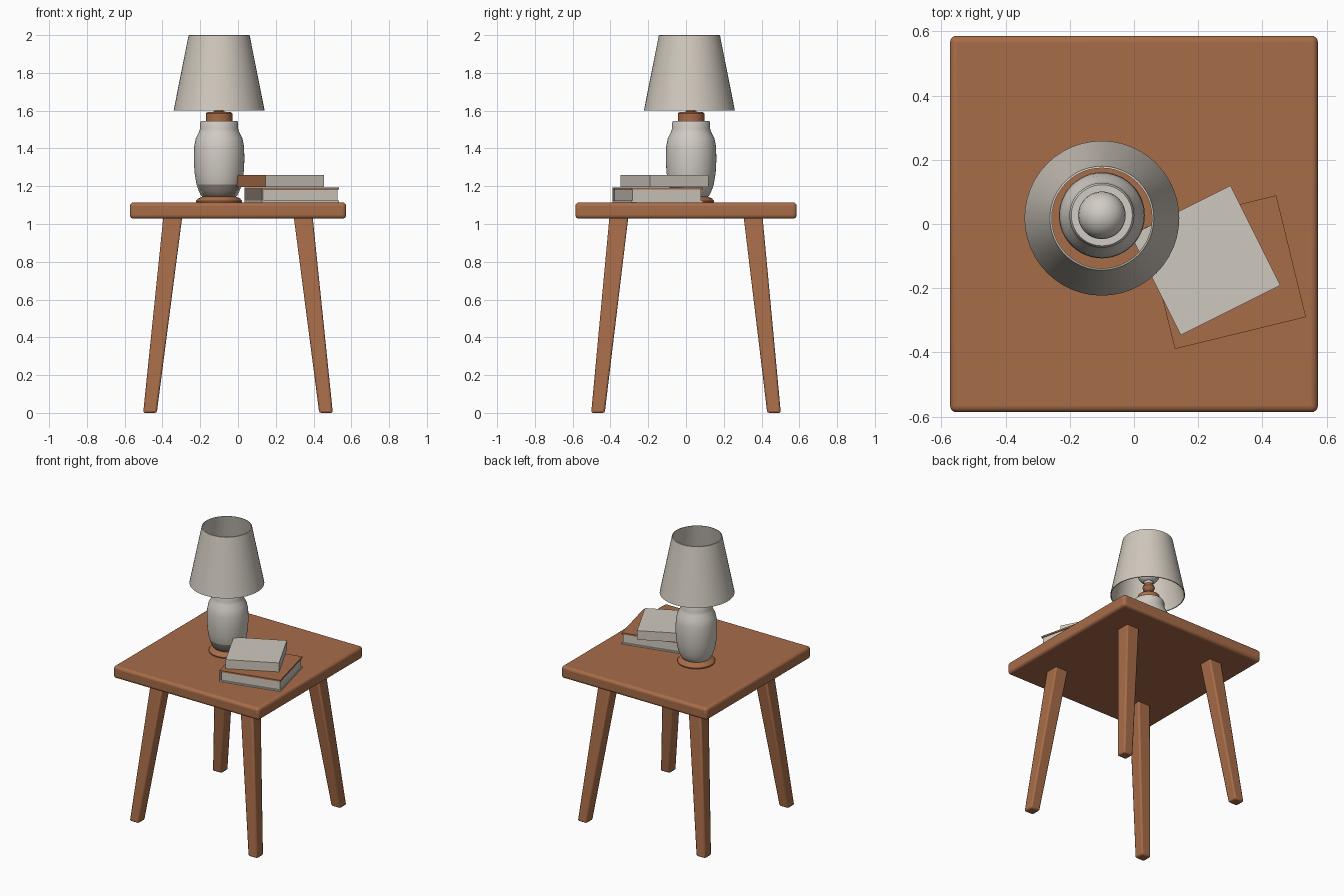
import bpy, bmesh, math
from mathutils import Matrix, Vector

cube = bpy.data.objects.get("Cube")
if cube:
    bpy.data.objects.remove(cube, do_unlink=True)


def material(name, r, g, b):
    m = bpy.data.materials.new(name)
    m.use_nodes = True
    m.diffuse_color = (r, g, b, 1)
    m.node_tree.nodes["Principled BSDF"].inputs["Base Color"].default_value = (r, g, b, 1)
    return m


wood = material("warm wood", 0.39, 0.15, 0.066)
cream = material("shade fabric", 0.63, 0.58, 0.51)
ceramic = material("pale ceramic", 0.64, 0.60, 0.55)
paper = material("book paper", 0.62, 0.58, 0.51)
taupe = material("taupe", 0.27, 0.23, 0.19)


def finish(bm, name, mats, smooth=True):
    bmesh.ops.recalc_face_normals(bm, faces=bm.faces)
    me = bpy.data.meshes.new(name)
    bm.to_mesh(me)
    bm.free()
    ob = bpy.data.objects.new(name, me)
    bpy.context.collection.objects.link(ob)
    for m in mats:
        me.materials.append(m)
    if smooth:
        bpy.ops.object.select_all(action="DESELECT")
        ob.select_set(True)
        bpy.context.view_layer.objects.active = ob
        bpy.ops.object.shade_smooth_by_angle(angle=math.radians(35))
    return ob


def bevel(ob, width, segments):
    mod = ob.modifiers.new("rounded edges", "BEVEL")
    mod.width = width
    mod.segments = segments


def box(name, size, centre, mats, angle=0, smooth=False, rule=None):
    bm = bmesh.new()
    bmesh.ops.create_cube(bm, size=1)
    bmesh.ops.scale(bm, vec=size, verts=bm.verts)
    if rule:
        for f in bm.faces:
            f.normal_update()
            f.material_index = rule(f)
    turn = Matrix.Translation(centre) @ Matrix.Rotation(math.radians(angle), 4, "Z")
    bmesh.ops.transform(bm, matrix=turn, verts=bm.verts)
    return finish(bm, name, mats, smooth)


def lathe(name, profile, centre, mats, closed=False, rule=None):
    # Spin a (radius, height) profile about a vertical axis
    bm = bmesh.new()
    vs = [bm.verts.new((r, 0, z)) for r, z in profile]
    pairs = list(zip(vs, vs[1:])) + ([(vs[-1], vs[0])] if closed else [])
    edges = [bm.edges.new(p) for p in pairs]
    bmesh.ops.spin(bm, geom=vs + edges, cent=(0, 0, 0), axis=(0, 0, 1),
                   angle=math.tau, steps=48, use_duplicate=False)
    bmesh.ops.remove_doubles(bm, verts=bm.verts, dist=0.0005)
    if rule:
        for f in bm.faces:
            f.material_index = rule(f.calc_center_median())
    bmesh.ops.translate(bm, vec=(*centre, 0), verts=bm.verts)
    return finish(bm, name, mats)


# Table top
top = box("table_top", (1.145, 1.172, 0.086), (0, 0, 1.071), [wood], smooth=True)
bevel(top, 0.02, 4)

# Splayed, tapered legs
for side, sx in (("right", -1), ("left", 1)):
    for end, sy in (("front", -1), ("back", 1)):
        bm = bmesh.new()
        bmesh.ops.create_cube(bm, size=2)
        for v in bm.verts:
            high = v.co.z > 0
            half, x, y, z = (0.05, 0.345, 0.355, 1.04) if high else (0.036, 0.466, 0.466, 0)
            v.co = Vector((sx * x + v.co.x * half, sy * y + v.co.y * half, z))
        bevel(finish(bm, f"{end}_{side}_leg", [wood]), 0.01, 2)

# Lamp foot and body
axis = (-0.1, 0.027)
lathe("lamp_foot", [(0, 1.112), (0.12, 1.112), (0.122, 1.122), (0.112, 1.134),
                    (0.088, 1.146), (0.085, 1.16), (0, 1.16)], axis, [wood])
lathe("lamp_body", [(0, 1.14), (0.08, 1.14), (0.095, 1.15), (0.108, 1.175), (0.12, 1.21),
                    (0.13, 1.27), (0.134, 1.34), (0.132, 1.41), (0.123, 1.455),
                    (0.107, 1.485), (0.101, 1.505), (0.101, 1.535), (0.095, 1.546), (0, 1.546)],
      axis, [ceramic, taupe], rule=lambda c: int(c.z < 1.2 and c.y < -0.05))

# Turned socket and bulb
lathe("lamp_socket", [(0, 1.54), (0.07, 1.54), (0.07, 1.585), (0.062, 1.592), (0.024, 1.595),
                      (0.02, 1.62), (0.036, 1.635), (0.04, 1.65), (0.034, 1.665),
                      (0.022, 1.68), (0, 1.68)], axis, [wood])
lathe("bulb", [(0, 1.67), (0.025, 1.67), (0.03, 1.69)] +
      [(0.074 * math.cos(a), 1.755 + 0.074 * math.sin(a))
       for a in [math.radians(d) for d in range(-60, 91, 15)]], axis, [ceramic])

# Open conical shade with a thin wall
lathe("lamp_shade", [(0.241, 1.6), (0.162, 1.998), (0.156, 2.0), (0.235, 1.6)],
      (-0.1, 0.018), [cream], closed=True)

# Lower book: covers, spine and page block
spot, tilt = Vector((0.285, -0.15, 0)), 13.7


def lower(name, size, x, z, mat):
    offset = Matrix.Rotation(math.radians(tilt), 3, "Z") @ Vector((x, 0, z))
    box(name, size, spot + offset, [mat], tilt)


lower("lower_book_back_cover", (0.42, 0.39, 0.009), 0, 1.119, paper)
lower("lower_book_pages", (0.405, 0.374, 0.064), 0.002, 1.154, paper)
lower("lower_book_front_cover", (0.42, 0.39, 0.011), 0, 1.189, wood)
lower("lower_book_spine", (0.009, 0.388, 0.066), -0.205, 1.154, taupe)

# Upper book: pale cover with a wooden-toned spine side
box("upper_book", (0.347, 0.347, 0.064), (0.223, -0.113, 1.227), [paper, wood], 26.6,
    rule=lambda f: int(f.normal.x < -0.5))
